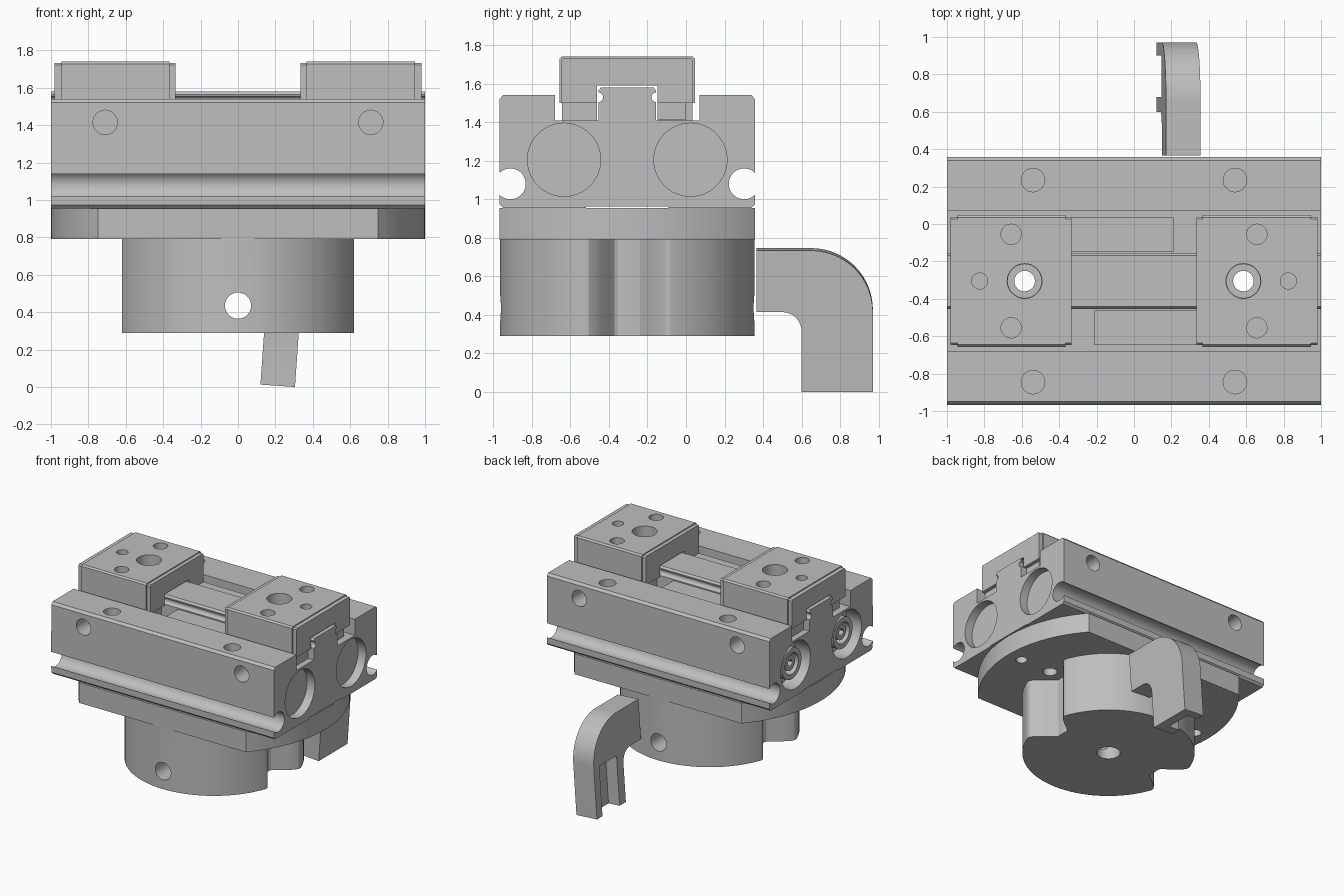
import bpy, bmesh
from math import sin, cos, pi, radians
from mathutils import Matrix, Vector

if "Cube" in bpy.data.objects:
    bpy.data.objects.remove(bpy.data.objects["Cube"])

CY = -0.305   # depth of the main axis
metal = bpy.data.materials.new("machined_grey")
metal.use_nodes = True
grey = (0.52, 0.52, 0.52, 1)
metal.diffuse_color = grey
metal.node_tree.nodes["Principled BSDF"].inputs["Base Color"].default_value = grey
parts = []


def prism(name, pts, axis, a, b, helper=False):
    """Extrude a closed outline along x (y,z points), y (x,z) or z (x,y)."""
    place = {"x": lambda p, t: (t, p[0], p[1]),
             "y": lambda p, t: (p[0], t, p[1]),
             "z": lambda p, t: (p[0], p[1], t)}[axis]
    bm = bmesh.new()
    low = bm.faces.new([bm.verts.new(place(p, a)) for p in pts])
    out = bmesh.ops.extrude_face_region(bm, geom=[low])
    verts = [v for v in out["geom"] if isinstance(v, bmesh.types.BMVert)]
    bmesh.ops.translate(bm, vec=place((0, 0), b - a), verts=verts)
    bmesh.ops.recalc_face_normals(bm, faces=bm.faces)
    me = bpy.data.meshes.new(name)
    bm.to_mesh(me)
    bm.free()
    ob = bpy.data.objects.new(name, me)
    bpy.context.collection.objects.link(ob)
    me.materials.append(metal)
    if helper:
        ob.hide_render = True
    else:
        parts.append(ob)
    return ob


def arc(cx, cy, r, start, end, n=12):
    return [(cx + r * cos(radians(start + (end - start) * i / n)),
             cy + r * sin(radians(start + (end - start) * i / n))) for i in range(n + 1)]


def circle(cx, cy, r, n=40):
    return arc(cx, cy, r, 0, 360, n)[:-1]


def rect(x0, x1, y0, y1):
    return [(x0, y0), (x1, y0), (x1, y1), (x0, y1)]


def mirrored(half):
    """Complete a right half outline about the main axis."""
    return [(CY + u, v) for u, v in half] + [(CY - u, v) for u, v in reversed(half)]


def cut(ob, pts, axis, a, b):
    tool = prism("cutter", pts, axis, a, b, helper=True)
    mod = ob.modifiers.new("cut", "BOOLEAN")
    mod.operation, mod.solver, mod.object = "DIFFERENCE", "EXACT", tool
    bpy.context.view_layer.update()
    dg = bpy.context.evaluated_depsgraph_get()
    me = bpy.data.meshes.new_from_object(ob.evaluated_get(dg))
    ob.modifiers.clear()
    ob.data = me
    bpy.data.objects.remove(tool)


# Housing with the jaw channel and round side grooves
body = prism("housing", mirrored([
    (0.215, 0.963), (0.215, 0.955), (0.645, 0.955), (0.662, 0.972)]
    + arc(0.607, 1.08, 0.08, -46, -314, 24)
    + [(0.662, 1.52), (0.645, 1.54), (0.375, 1.54), (0.375, 1.41)]), "x", -1, 1)
for y in (CY - 0.328, CY + 0.328):
    cut(body, circle(y, 1.205, 0.19, 48), "x", 0.93, 1.1)
    cut(body, circle(y, 1.205, 0.19, 48), "x", -1.1, -0.87)
for s in (-1, 1):
    cut(body, circle(s * 0.585, CY, 0.055), "z", 0.9, 1.5)
    for t in (-1, 1):
        cut(body, circle(s * 0.54, CY + t * 0.54, 0.063), "z", 1.36, 1.6)
        a, b = sorted((CY + t * 0.52, CY + t * 0.7))
        cut(body, circle(s * 0.71, 1.415, 0.065), "y", a, b)

# Sleeves and screws inside the right-hand bores
for i, y in enumerate((CY - 0.328, CY + 0.328)):
    tag = ("front", "back")[i]
    sleeve = prism(tag + "_port_sleeve", circle(y, 1.205, 0.125), "x", -0.965, -0.86)
    cut(sleeve, circle(y, 1.205, 0.085), "x", -1, -0.88)
    screw = prism(tag + "_port_screw", circle(y, 1.205, 0.06), "x", -0.95, -0.87)
    cut(screw, circle(y, 1.205, 0.032, 6), "x", -1, -0.91)

# Guide rail with ball tracks
rail = prism("guide_rail", mirrored(
    [(0.15, 1.405), (0.15, 1.505)] + arc(0.15, 1.53, 0.025, 270, 90, 10)
    + [(0.15, 1.565), (0.137, 1.58)]), "x", -1, 1)
for s in (-1, 1):
    cut(rail, circle(s * 0.585, CY, 0.055), "z", 1.3, 1.7)
    cut(rail, circle(s * 0.585, CY, 0.09), "z", 1.5, 1.7)

# Jaw carriages, end plates and racks
for s, side in ((1, "left"), (-1, "right")):
    def span(a, b):
        return sorted((s * a, s * b))

    def saddle(half, top, bevel):
        return mirrored([(0.16, 1.59), (0.16, 1.5), (half, 1.5),
                         (half, top - bevel), (half - bevel, top)])[::-1]

    # the saddle outline runs round the outside, then back through the rail channel
    def saddle_outline(half, top, bevel):
        outer = [(0.157, 1.59), (0.157, 1.5), (half, 1.5), (half, top - bevel), (half - bevel, top)]
        return mirrored(outer)

    jaw = prism(side + "_jaw", saddle_outline(0.352, 1.74, 0.012), "x", *span(0.365, 0.945))
    cut(jaw, circle(s * 0.585, CY, 0.093), "z", 1.4, 1.9)
    cut(jaw, circle(s * 0.825, CY, 0.043), "z", 1.62, 1.9)
    for t in (-1, 1):
        cut(jaw, circle(s * 0.657, CY + t * 0.25, 0.054), "z", 1.62, 1.9)
    for where, a, b in (("inner", 0.335, 0.365), ("outer", 0.945, 0.98)):
        prism(side + "_" + where + "_end_plate", saddle_outline(0.342, 1.732, 0.01),
              "x", *span(a, b))
    near, far = sorted((CY - s * 0.157, CY - s * 0.34))
    prism(side + "_rack", rect(near, far, 1.405, 1.5), "x", *span(-0.215, 0.95))
    near, far = sorted((CY + s * 0.157, CY + s * 0.305))
    prism(side + "_jaw_foot", rect(near, far, 1.415, 1.5), "x", *span(0.365, 0.95))

# Round mounting flange with two flats
flat = 41.45
flange = prism("mounting_flange", arc(0, CY, 1, -flat, flat, 32)
               + arc(0, CY, 1, 180 - flat, 180 + flat, 32), "z", 0.79, 0.955)
for s in (-1, 1):
    cut(flange, circle(s * 0.585, CY, 0.055), "z", 0.7, 1)
    cut(flange, circle(s * 0.87, CY, 0.045), "z", 0.7, 0.9)


# Drive drum with a rounded flute on each side
def drum_point(i, n=180):
    a = 2 * pi * i / n
    off = min(abs(sin(a)) / 0.34, 1)
    k = min(max((1 - off) / 0.68, 0), 1)
    r = 0.66 - 0.2 * k * k * (3 - 2 * k)
    return r * cos(a), CY + r * sin(a)


drum = prism("drive_drum", [drum_point(i) for i in range(180)], "z", 0.29, 0.79)
cut(drum, circle(0, CY, 0.09), "z", 0.2, 0.7)
cut(drum, circle(0, 0.435, 0.07), "y", -1.1, 0.5)

# Bent finger, slightly tilted, with a channel in its side
finger = prism("bent_finger", [(0.365, 0.735)] + arc(0.65, 0.415, 0.32, 90, 0, 20)
               + [(0.97, 0), (0.6, 0)] + arc(0.5, 0.315, 0.1, 0, 90, 10)
               + [(0.365, 0.415)], "x", 0, 0.185)
cut(finger, rect(0.68, 0.9, -0.1, 0.4), "x", -0.1, 0.1)
finger.data.transform(Matrix.Translation(Vector((0.12, 0, 0.013)))
                      @ Matrix.Rotation(radians(4), 4, "Y"))

# Smooth the round walls, keep the edges sharp
bpy.ops.object.select_all(action="DESELECT")
for ob in parts:
    ob.select_set(True)
bpy.context.view_layer.objects.active = body
bpy.ops.object.shade_smooth_by_angle(angle=radians(25))
